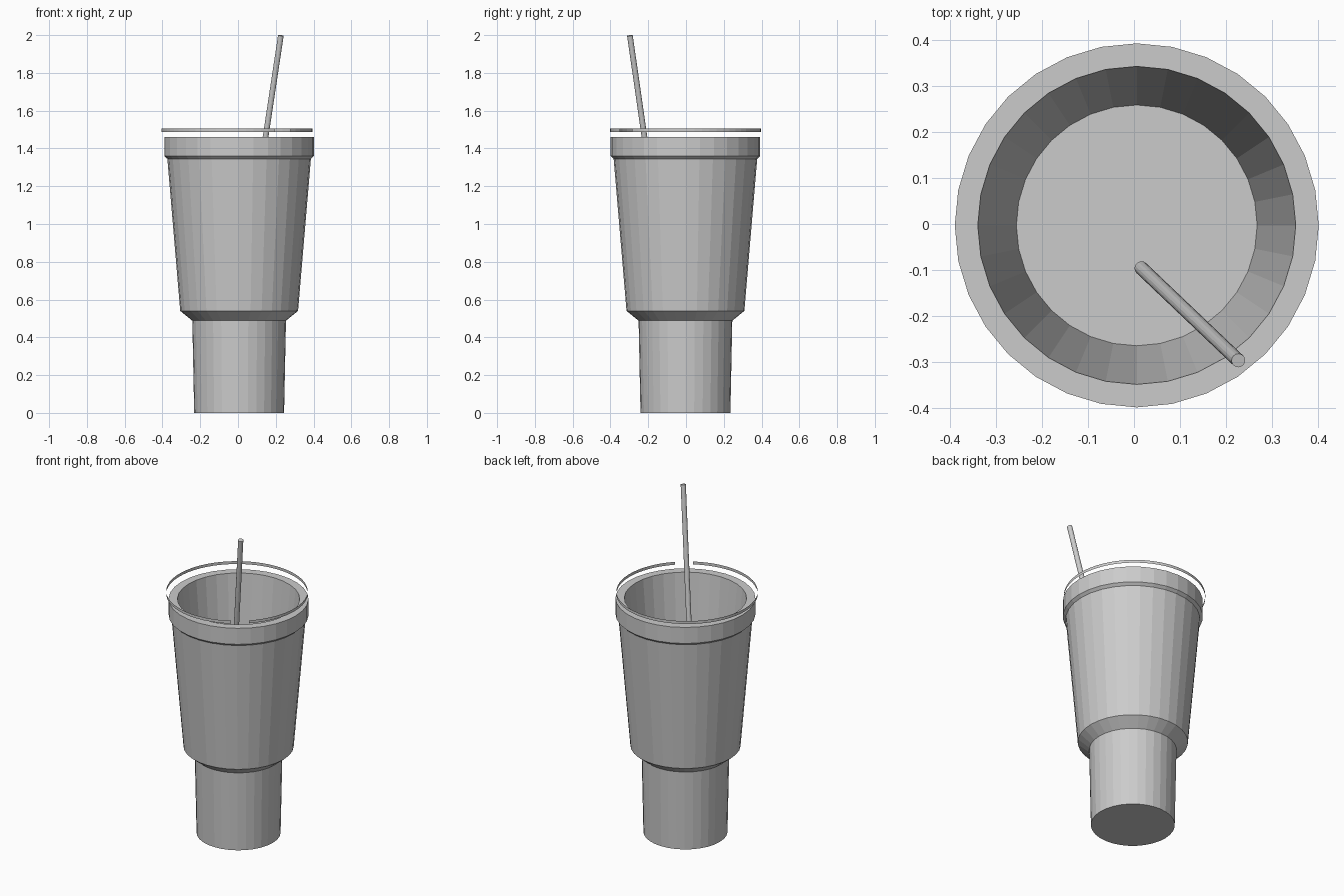
import bpy, bmesh
from math import cos, sin, pi, radians
from mathutils import Vector

if "Cube" in bpy.data.objects:
    bpy.data.objects.remove(bpy.data.objects["Cube"])

CENTRE = Vector((0.006, -0.003, 0))
SIDES = 32


def add_object(name, bm):
    mesh = bpy.data.meshes.new(name)
    bm.to_mesh(mesh)
    bm.free()
    obj = bpy.data.objects.new(name, mesh)
    bpy.context.collection.objects.link(obj)
    return obj


def lathe(name, profile, centre):
    """Revolve (radius, z) points and cap both ends."""
    bm = bmesh.new()
    rings = [[bm.verts.new(centre + Vector((r * cos(2 * pi * i / SIDES), r * sin(2 * pi * i / SIDES), z)))
              for i in range(SIDES)] for r, z in profile]
    for a, b in zip(rings, rings[1:]):
        for i in range(SIDES):
            j = (i + 1) % SIDES
            bm.faces.new((a[i], a[j], b[j], b[i]))
    bm.faces.new(rings[0][::-1])
    bm.faces.new(rings[-1])
    return add_object(name, bm)


# Cup: base, step, tapered body, rim, then down the inside to the floor
lathe("cup", [(0.238, 0), (0.248, 0.488), (0.312, 0.54), (0.38, 1.345),
              (0.396, 1.36), (0.396, 1.46), (0.346, 1.46), (0.262, 0.54)], CENTRE)

# Lid band: thin open strip floating above the rim, with a small gap by the straw
bm = bmesh.new()
steps, start, sweep = 60, radians(-45), radians(345)
pairs = []
for i in range(steps + 1):
    a = start + sweep * i / steps
    x, y = 0.4 * cos(a) - 0.006, 0.4 * sin(a) - 0.002
    pairs.append((bm.verts.new((x, y, 1.487)), bm.verts.new((x, y, 1.505))))
for (a, b), (c, d) in zip(pairs, pairs[1:]):
    bm.faces.new((a, c, d, b))
add_object("lid_band", bm)

# Straw leaning toward the front right
bottom, top = Vector((0.016, -0.096, 0.6)), Vector((0.227, -0.297, 1.998))
axis = top - bottom
bm = bmesh.new()
bmesh.ops.create_cone(bm, cap_ends=True, segments=16, radius1=0.015, radius2=0.015, depth=axis.length)
straw = add_object("straw", bm)
straw.location = (bottom + top) / 2
straw.rotation_euler = axis.to_track_quat('Z', 'Y').to_euler()
